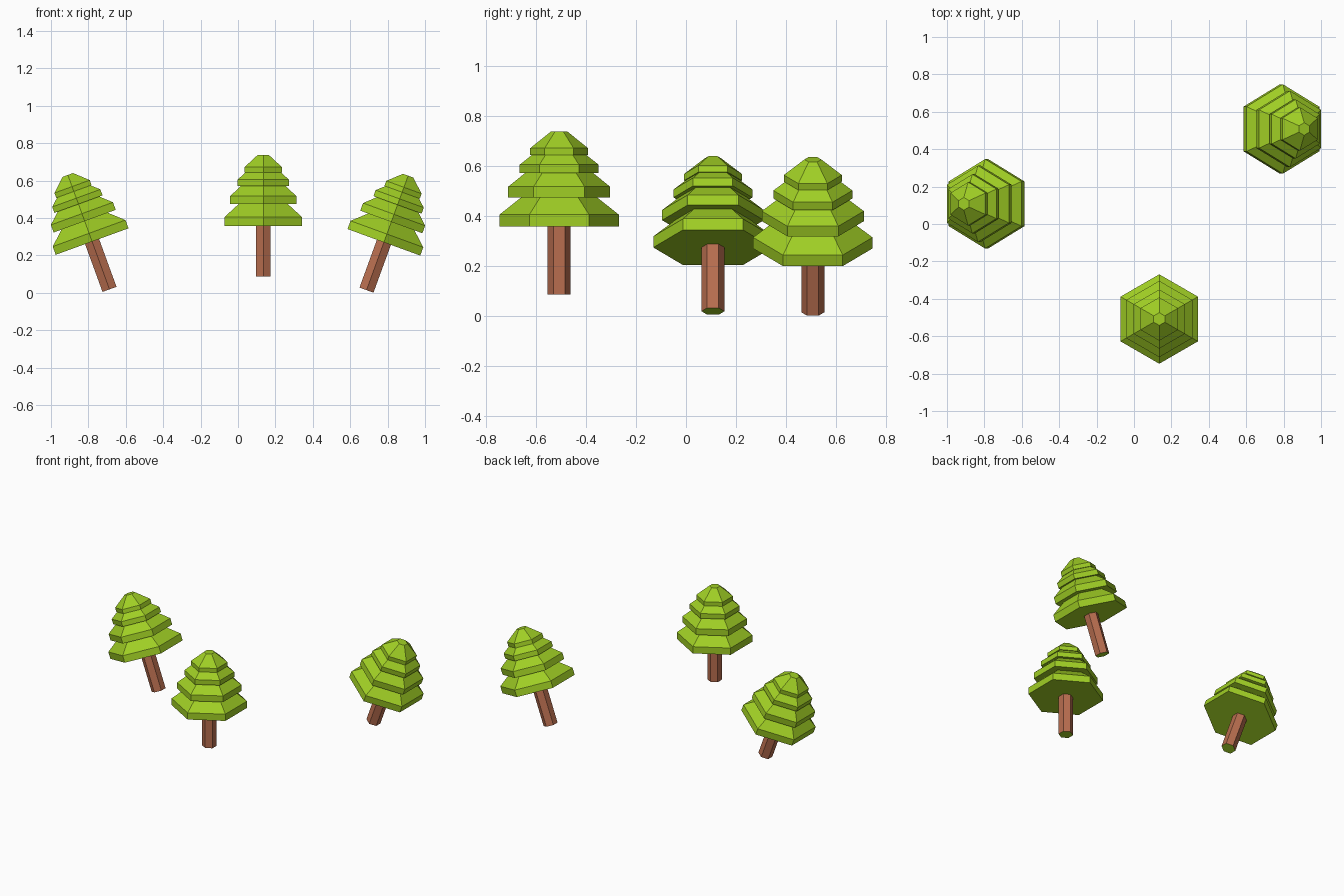
import bpy, bmesh, math
from mathutils import Matrix

if "Cube" in bpy.data.objects:
    bpy.data.objects.remove(bpy.data.objects["Cube"])


def material(name, rgb):
    m = bpy.data.materials.new(name)
    m.diffuse_color = (*rgb, 1)
    m.use_nodes = True
    m.node_tree.nodes["Principled BSDF"].inputs["Base Color"].default_value = m.diffuse_color
    return m


GREEN = material("leaf green", (0.35, 0.62, 0.018))
BROWN = material("bark brown", (0.48, 0.155, 0.078))

SIDES = 6
# (radius, height) going up from the underside of the lowest tier
CROWN = [(0.239, 0.272), (0.239, 0.319), (0.152, 0.388),
         (0.204, 0.388), (0.204, 0.431), (0.137, 0.485),
         (0.158, 0.485), (0.158, 0.519), (0.110, 0.557),
         (0.116, 0.557), (0.116, 0.585), (0.034, 0.651)]
TRUNK = [(0.046, 0.0), (0.046, 0.275)]


def lathe(name, profile, mats, matrix):
    """Six-sided flat-faced solid from a profile, corners pointing along y."""
    bm = bmesh.new()
    rings = []
    for r, z in profile:
        rings.append([bm.verts.new((r * math.cos(a), r * math.sin(a), z))
                      for a in (math.pi / 2 + i * math.tau / SIDES for i in range(SIDES))])
    for lo, hi in zip(rings, rings[1:]):
        for i in range(SIDES):
            j = (i + 1) % SIDES
            bm.faces.new((lo[i], lo[j], hi[j], hi[i]))
    bm.faces.new(rings[0][::-1])
    bm.faces.new(rings[-1])
    bmesh.ops.recalc_face_normals(bm, faces=bm.faces)
    # downward faces take the last material (the trunk's cut end is green)
    for f in bm.faces:
        f.material_index = len(mats) - 1 if f.normal.z < -0.9 else 0
    me = bpy.data.meshes.new(name)
    bm.to_mesh(me)
    bm.free()
    for m in mats:
        me.materials.append(m)
    ob = bpy.data.objects.new(name, me)
    ob.matrix_world = matrix
    bpy.context.collection.objects.link(ob)


# Trees: label, trunk base position, lean about y in degrees
for label, base, lean in [("left", (-0.687, 0.108, 0.018), -20),
                          ("middle", (0.135, -0.508, 0.086), 0),
                          ("right", (0.687, 0.508, 0.014), 20)]:
    mat = Matrix.Translation(base) @ Matrix.Rotation(math.radians(lean), 4, 'Y')
    lathe(label + "_tree_trunk", TRUNK, [BROWN, GREEN], mat)
    lathe(label + "_tree_crown", CROWN, [GREEN], mat)
